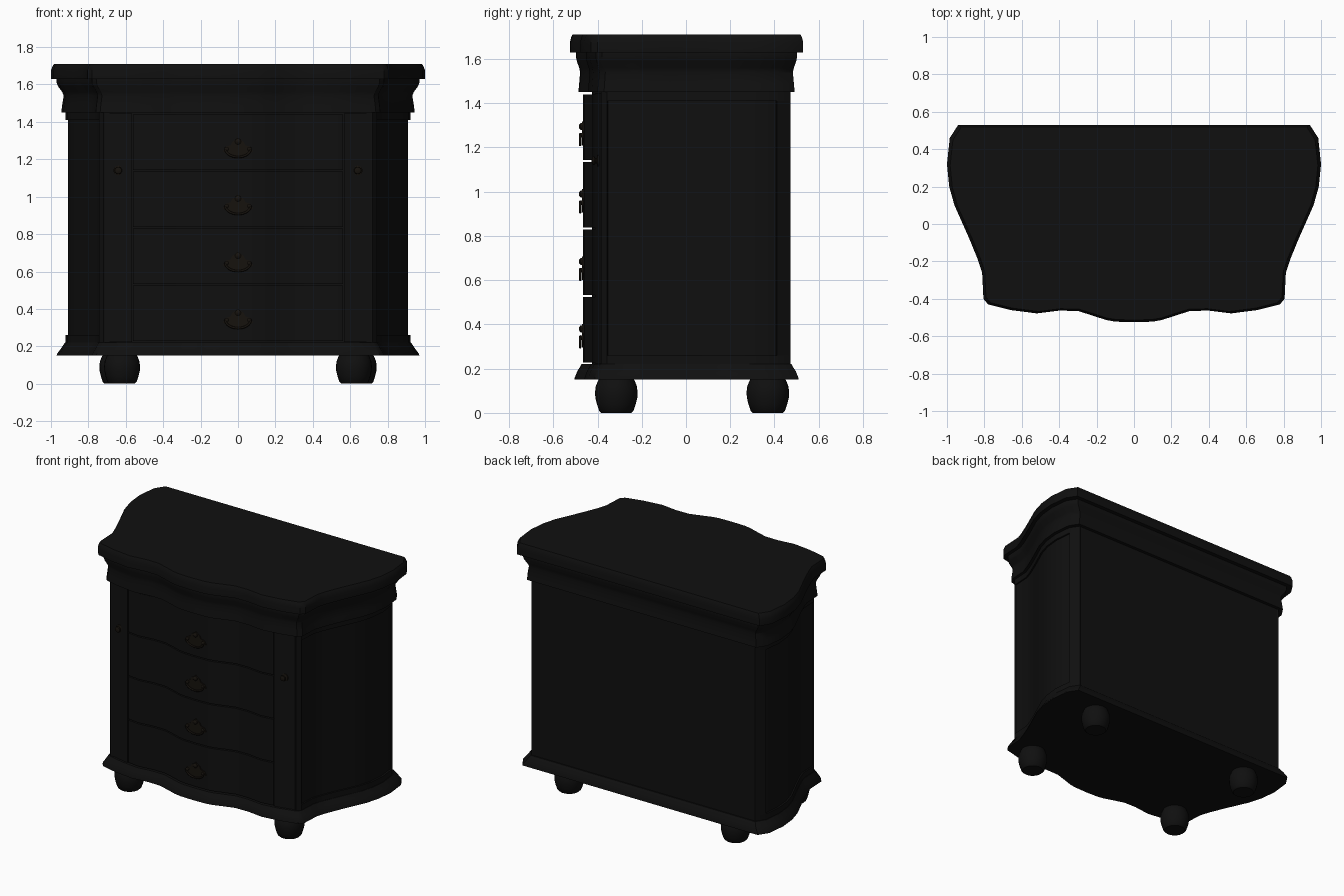
import bpy, bmesh, math
from mathutils import Vector

if "Cube" in bpy.data.objects:
    bpy.data.objects.remove(bpy.data.objects["Cube"])

def material(name, c):
    m = bpy.data.materials.new(name)
    m.diffuse_color = (*c, 1)
    m.use_nodes = True
    m.node_tree.nodes["Principled BSDF"].inputs["Base Color"].default_value = m.diffuse_color
    return m

WOOD = material("black_wood", (0.005, 0.005, 0.005))
METAL = material("dark_bronze", (0.008, 0.006, 0.004))

# Right half of the serpentine plan, back corner to front centre
SIDE = [(.94, .53), (.985, .46), (1, .32), (.988, .2), (.96, .1), (.88, -.08),
        (.835, -.19), (.812, -.26), (.805, -.40), (.78, -.43)]
FRONT = [(.66, -.46), (.52, -.478), (.40, -.463), (.30, -.465), (.22, -.49),
         (.15, -.513), (.1, -.522), (0, -.525)]
HALF = SIDE + FRONT
OUTLINE = HALF + [(-x, y) for x, y in reversed(HALF[:-1])]
BX, BY = .91, .885                       # body scale relative to the top


def make(name, verts, faces, mat=WOOD, angle=32):
    me = bpy.data.meshes.new(name)
    me.from_pydata(verts, [], faces)
    bm = bmesh.new()
    bm.from_mesh(me)
    bmesh.ops.recalc_face_normals(bm, faces=bm.faces)
    bm.to_mesh(me)
    bm.free()
    me.shade_smooth()
    me.set_sharp_from_angle(angle=math.radians(angle))
    me.materials.append(mat)
    ob = bpy.data.objects.new(name, me)
    bpy.context.collection.objects.link(ob)
    return ob


def loft(name, rings, mat=WOOD, angle=32):
    """Closed skin through a stack of equal-sized rings, capped at both ends."""
    n = len(rings[0])
    verts = [p for r in rings for p in r]
    faces = [(k*n+i, k*n+(i+1) % n, (k+1)*n+(i+1) % n, (k+1)*n+i)
             for k in range(len(rings)-1) for i in range(n)]
    faces += [tuple(range(n)), tuple(range((len(rings)-1)*n, len(rings)*n))]
    return make(name, verts, faces, mat, angle)


def moulding(name, levels):
    return loft(name, [[(x*sx, y*sy, z) for x, y in OUTLINE] for sx, sy, z in levels])


def strip(name, outer, inner, z0, z1):
    """Curved slab between two plan paths."""
    return loft(name, [[(o[0], o[1], z0), (o[0], o[1], z1), (i[0], i[1], z1), (i[0], i[1], z0)]
                       for o, i in zip(outer, inner)])


def lathe(name, profile, loc, axis='z', mat=WOOD, seg=24):
    rings = []
    for r, h in profile:
        ring = []
        for i in range(seg):
            a = 2*math.pi*i/seg
            c, s = r*math.cos(a), r*math.sin(a)
            p = (c, s, h) if axis == 'z' else (c, -h, s)
            ring.append(tuple(Vector(p) + Vector(loc)))
        rings.append(ring)
    return loft(name, rings, mat, 40)


def tube(name, pts, r):
    cu = bpy.data.curves.new(name, 'CURVE')
    cu.dimensions = '3D'
    cu.bevel_depth, cu.bevel_resolution, cu.use_fill_caps = r, 2, True
    sp = cu.splines.new('POLY')
    sp.points.add(len(pts)-1)
    for q, p in zip(sp.points, pts):
        q.co = (*p, 1)
    cu.materials.append(METAL)
    ob = bpy.data.objects.new(name, cu)
    bpy.context.collection.objects.link(ob)


def front_y(x):
    """Height of the body's front curve at x."""
    pts = [(px*BX, py*BY) for px, py in [SIDE[-1]] + FRONT]
    x = abs(x)
    for (x1, y1), (x0, y0) in zip(pts, pts[1:]):
        if x0 <= x <= x1:
            return y0 + (y1-y0)*(x-x0)/(x1-x0)
    return pts[0][1]


def front_panel(name, xa, xb, z0, z1, depth=.045):
    xs = sorted({xa, xb} | {s*p[0]*BX for p in FRONT for s in (-1, 1) if xa < s*p[0]*BX < xb})
    outer = [(x, front_y(x)) for x in xs]
    return strip(name, outer, [(x, y+depth) for x, y in outer], z0, z1)


# Cornice with top, flared base
moulding("top_cornice", [(.925, .90, 1.45), (.945, .927, 1.45), (.94, .92, 1.49), (.932, .912, 1.54),
                         (.94, .92, 1.56), (.962, .94, 1.59), (.97, .948, 1.61), (.97, .948, 1.63),
                         (1, 1, 1.63), (1, 1, 1.675), (.992, .99, 1.697), (.983, .978, 1.71)])
moulding("base_plinth", [(.97, .96, .15), (.968, .958, .16), (.945, .935, .19),
                         (.932, .91, .21), (.925, .90, .22)])

# Carcass, set back behind the drawers
core = [(x*BX, y*BY + (.04 if abs(x) < .7 and y < -.4 else 0)) for x, y in OUTLINE]
loft("carcass", [[(x, y, z) for x, y in core] for z in (.215, 1.455)])

# Raised frames around the curved side panels
for s, tag in ((1, "right"), (-1, "left")):
    outer = [(s*x*.922, y*.892) for x, y in SIDE]
    inner = [(s*x*.89, y*.87) for x, y in SIDE]
    strip(f"{tag}_lower_rail", outer, inner, .22, .26)
    strip(f"{tag}_upper_rail", outer, inner, 1.41, 1.45)
    strip(f"{tag}_back_stile", outer[:2], inner[:2], .26, 1.41)
    strip(f"{tag}_front_stile", outer[-2:], inner[-2:], .26, 1.41)
    # Narrow front door and its knob
    xs = sorted((s*.567, s*.71))
    front_panel(f"{tag}_door", xs[0], xs[1], .224, 1.444)
    lathe(f"{tag}_door_knob", [(.026, -.004), (.026, .003), (.012, .006), (.012, .012), (.02, .018),
                               (.018, .025), (.008, .029)],
          (s*.64, front_y(.64), 1.14), 'y', METAL, 16)

# Four drawers with bail pulls
for k in range(4):
    z0 = .2275 + k*.305
    front_panel(f"drawer_{k+1}", -.562, .562, z0, z0+.297)
    zc, y = .34 + k*.305, front_y(0)
    plate = [(.08, -.012), (.065, .012), (.04, .02), (.03, .04), (.012, .05), (0, .062)]
    plate += [(-x, z) for x, z in reversed(plate[:-1])] + [(-.05, -.035), (0, -.045), (.05, -.035)]
    loft(f"pull_plate_{k+1}", [[(x, y+d, zc+z) for x, z in plate] for d in (.006, -.005)], METAL)
    for s in (-1, 1):
        lathe(f"pull_post_{k+1}", [(.013, 0), (.009, .01), (.012, .015), (.005, .02)],
              (s*.06, y, zc), 'y', METAL, 12)
    tube(f"pull_bail_{k+1}", [(.068*math.cos(a), y-.014, zc+.002+.045*math.sin(a))
                              for a in [math.pi*(1+i/14) for i in range(15)]], .006)
    lathe(f"pull_finial_{k+1}", [(.016, 0), (.016, .012), (.006, .02)],
          (0, y, zc+.04), 'y', METAL, 12)

# Bun feet
BUN = [(.068, 0), (.078, .01), (.088, .04), (.095, .07), (.096, .095), (.093, .12), (.083, .145), (.078, .155)]
for s, tag in ((1, "right"), (-1, "left")):
    lathe(f"front_{tag}_foot", BUN, (s*.62, -.315, 0))
    lathe(f"back_{tag}_foot", BUN, (s*.645, .37, 0))
